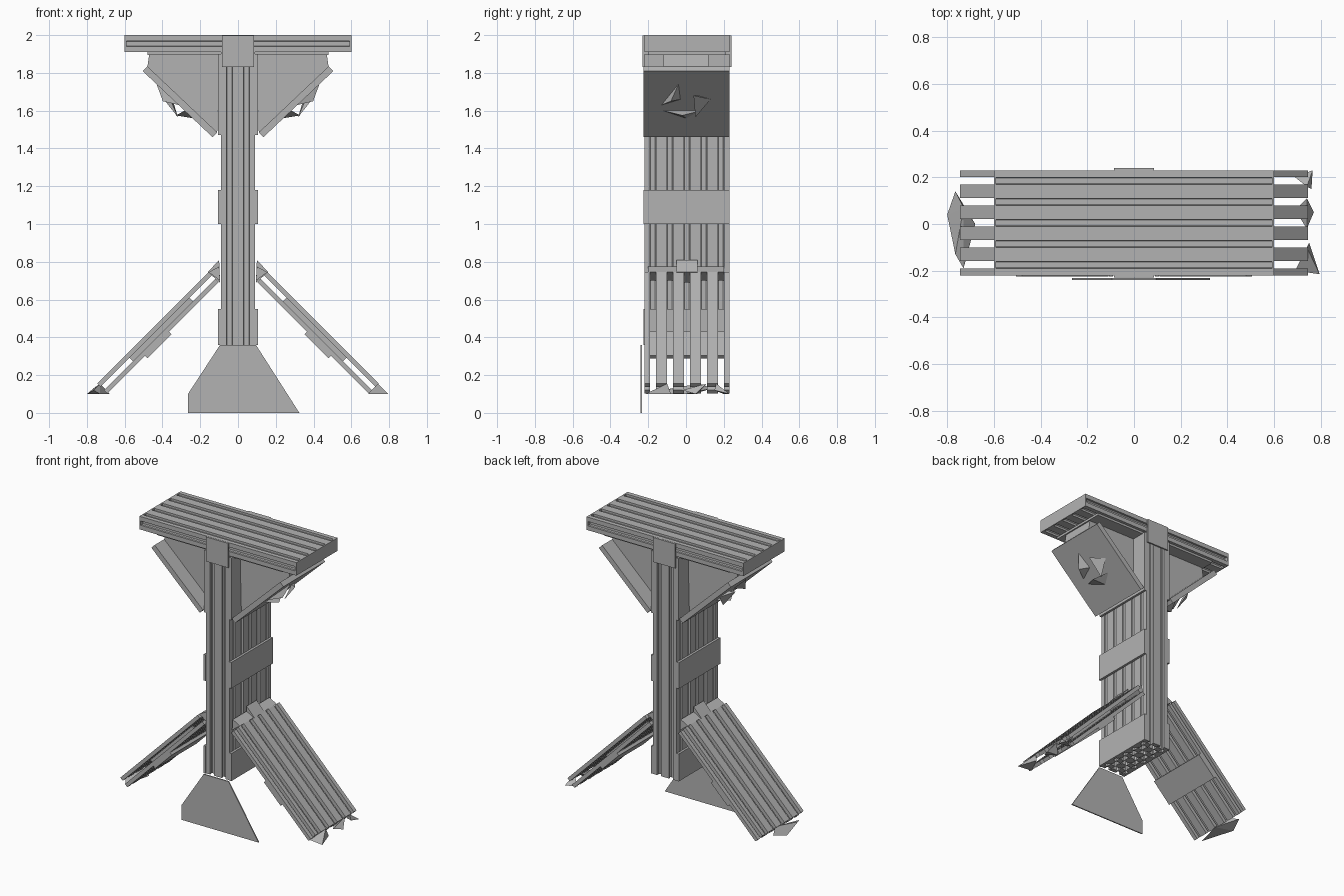
import bpy, bmesh
from mathutils import Vector

cube = bpy.data.objects.get("Cube")
if cube:
    bpy.data.objects.remove(cube, do_unlink=True)

metal = bpy.data.materials.new("brushed grey metal")
metal.use_nodes = True
GREY = (0.45, 0.45, 0.45, 1)
metal.diffuse_color = GREY
metal.node_tree.nodes["Principled BSDF"].inputs["Base Color"].default_value = GREY

CELL, Y0, Y1 = 0.09, -0.22, 0.23      # extrusion size and depth range
SIDES = (("left", 1), ("right", -1))


def finish(name, bm):
    bmesh.ops.recalc_face_normals(bm, faces=bm.faces[:])
    mesh = bpy.data.meshes.new(name)
    bm.to_mesh(mesh)
    bm.free()
    mesh.materials.append(metal)
    obj = bpy.data.objects.new(name, mesh)
    bpy.context.collection.objects.link(obj)
    return obj


def add_prism(bm, points, direction):
    face = bm.faces.new([bm.verts.new(p) for p in points])
    out = bmesh.ops.extrude_face_region(bm, geom=[face], use_keep_orig=True)
    new = [v for v in out["geom"] if isinstance(v, bmesh.types.BMVert)]
    bmesh.ops.translate(bm, verts=new, vec=direction)


def slabs(name, outline, spans, side=1):
    """Extrude an x-z outline along y over each span."""
    bm = bmesh.new()
    for a, b in spans:
        add_prism(bm, [(x * side, a, z) for x, z in outline], (0, b - a, 0))
    return finish(name, bm)


def rect(x0, x1, z0, z1):
    return [(x0, z0), (x1, z0), (x1, z1), (x0, z1)]


def shard(name, points):
    bm = bmesh.new()
    for p in points:
        bm.verts.new(p)
    bmesh.ops.convex_hull(bm, input=bm.verts[:])
    return finish(name, bm)


def slot_profile():
    """Square section with a T-slot in each side."""
    h, lip = CELL / 2, 0.014
    quarter = [(h, h), (0.015, h), (0.015, h - lip), (0.027, h - lip), (0.012, 0.02),
               (-0.012, 0.02), (-0.027, h - lip), (-0.015, h - lip), (-0.015, h)]
    points = []
    for _ in range(4):
        points += quarter
        quarter = [(-v, u) for u, v in quarter]
    return points


def slotted_bars(name, centres, u_axis, v_axis, length):
    bm = bmesh.new()
    u_axis, v_axis = Vector(u_axis), Vector(v_axis)
    for c in centres:
        add_prism(bm, [Vector(c) + u_axis * u + v_axis * v for u, v in slot_profile()], length)
    return finish(name, bm)


# Table top and column from rows of slotted bars
rows = [Y0 + CELL * (i + 0.5) for i in range(5)]
slotted_bars("table_top", [(-0.592, y, 1.955) for y in rows], (0, 1, 0), (0, 0, 1), (1.184, 0, 0))
slotted_bars("column", [(s * CELL / 2, y, 0.36) for y in rows for s in (-1, 1)],
             (1, 0, 0), (0, 1, 0), (0, 0, 1.55))
slabs("top_mounting_plate", rect(-0.48, 0.48, 1.895, 1.911), [(-0.2, 0.21)])

# Joint plates on front and back, and the floor plate at the front
slabs("joint_plates", rect(-0.085, 0.085, 1.83, 1.999), [(-0.23, Y0), (Y1, 0.24)])
slabs("floor_plate", [(-0.265, 0), (0.325, 0), (0.095, 0.36), (-0.095, 0.36), (-0.265, 0.1)],
      [(-0.24, -0.232)])


def along_leg(t, n):
    return ((t + n) * 0.7071, (n - t) * 0.7071)


def leg_rect(t0, t1, n0, n1):
    return [along_leg(t0, n0), along_leg(t1, n0), along_leg(t1, n1), along_leg(t0, n1)]


# Leg strips lie where neighbouring bars meet
strips = []
for i in range(6):
    y = Y0 + CELL * i
    strips.append((max(Y0, y - 0.029), min(Y1, y + 0.029)))

for label, s in SIDES:
    slabs(label + "_end_cap", rect(0.59, 0.6, 1.91, 2.0), [(Y0, Y1)], s)

    # Straps around the column
    for where, z0, z1 in (("upper", 1.0, 1.18), ("lower", 0.36, 0.55)):
        slabs(f"{label}_{where}_strap", rect(0.089, 0.106, z0, z1), [(-0.225, Y1)], s)

    # Bracket under the top
    slabs(label + "_bracket_back_plate", rect(0.09, 0.105, 1.47, 1.9), [(Y0, Y1)], s)
    slabs(label + "_bracket_gusset", [(0.1, 1.9), (0.47, 1.9), (0.48, 1.83), (0.11, 1.485)],
          [(-0.12, 0.12)], s)
    slabs(label + "_bracket_panel", [(0.505, 1.81), (0.135, 1.46), (0.11, 1.485), (0.48, 1.835)],
          [(-0.225, Y1)], s)

    # Jagged pieces around the panel centre
    def on_panel(y, z, out):
        return (s * (0.135 + (z - 1.46) * 1.057 + out), y, z - out)

    shard(label + "_panel_shard_front", [on_panel(-0.13, 1.63, 0), on_panel(-0.04, 1.74, 0),
          on_panel(-0.08, 1.68, 0.03), on_panel(-0.03, 1.66, 0)])
    shard(label + "_panel_shard_back", [on_panel(0.13, 1.66, 0), on_panel(0.05, 1.6, 0.035),
          on_panel(0.04, 1.7, 0.02), on_panel(0.06, 1.68, 0)])
    shard(label + "_panel_shard_low", [on_panel(-0.12, 1.6, 0), on_panel(0.0, 1.56, 0),
          on_panel(0.08, 1.6, 0), on_panel(-0.02, 1.61, 0.035)])

    # Slanted leg: upper and lower strips, partial webs, strap and top joint
    slabs(label + "_leg_upper_strips", leg_rect(-0.417, 0.417, 0.612, 0.637), strips, s)
    slabs(label + "_leg_lower_strips", leg_rect(-0.417, 0.417, 0.562, 0.587), strips, s)
    slabs(label + "_leg_webs", leg_rect(-0.25, 0.2, 0.58, 0.62),
          [((a + b) / 2 - 0.006, (a + b) / 2 + 0.006) for a, b in strips[1:5:2]], s)
    slabs(label + "_leg_strap", leg_rect(-0.045, 0.135, 0.543, 0.563), [(Y0, Y1)], s)
    slabs(label + "_leg_joint_middle", [(0.095, 0.69), (0.16, 0.745), (0.1, 0.81)],
          [(-0.05, 0.06)], s)
    slabs(label + "_leg_joint_sides", [(0.095, 0.7), (0.155, 0.745), (0.1, 0.775)],
          [(-0.2, -0.05), (0.06, 0.2)], s)

# Broken-looking feet at the leg ends
shard("left_foot_front", [(0.795, -0.215, 0.1), (0.69, -0.2, 0.1), (0.74, -0.1, 0.155),
                          (0.75, -0.08, 0.1)])
shard("left_foot_middle", [(0.77, 0.05, 0.1), (0.74, 0.11, 0.155), (0.69, 0.06, 0.1),
                           (0.74, -0.02, 0.12)])
shard("left_foot_back", [(0.765, 0.23, 0.1), (0.76, 0.15, 0.12), (0.69, 0.2, 0.1),
                         (0.74, 0.16, 0.155)])
shard("right_foot", [(-0.8, 0.04, 0.1), (-0.765, 0.14, 0.13), (-0.73, 0.07, 0.155),
                     (-0.68, 0.0, 0.1), (-0.73, -0.19, 0.1), (-0.765, -0.13, 0.12)])
